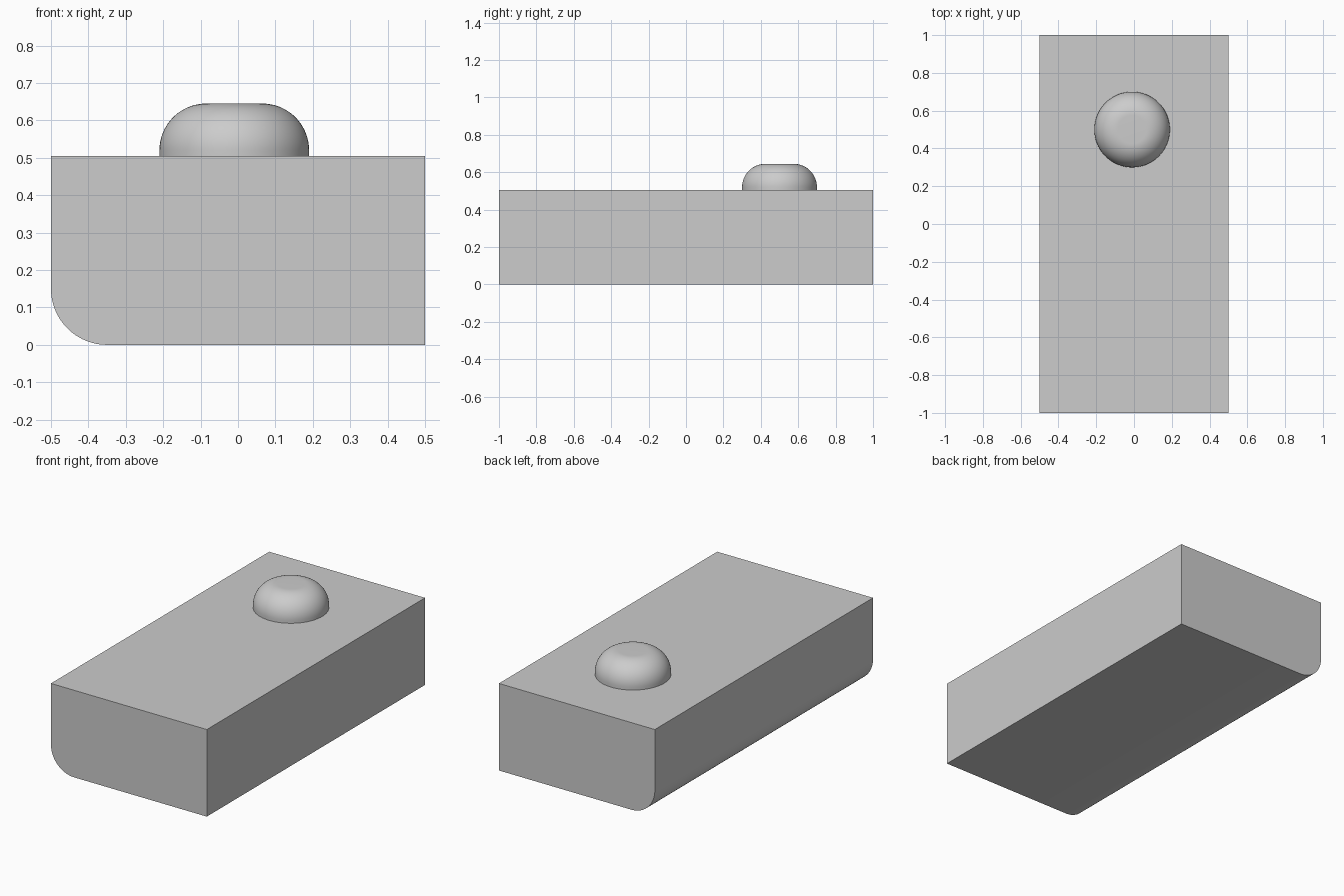
import bpy
import bmesh
from math import cos, sin, pi, radians

cube = bpy.data.objects.get("Cube")
if cube:
    bpy.data.objects.remove(cube, do_unlink=True)

grey = bpy.data.materials.new("light grey")
grey.use_nodes = True
colour = (0.604, 0.604, 0.604, 1)
grey.diffuse_color = colour
grey.node_tree.nodes["Principled BSDF"].inputs["Base Color"].default_value = colour

HEIGHT = 0.505


def arc(cx, cz, r, start, end, steps=24):
    """Points along an arc in the x-z plane, angles in degrees."""
    angles = [radians(start + (end - start) * i / steps) for i in range(steps + 1)]
    return [(cx + r * cos(a), cz + r * sin(a)) for a in angles]


def finish(bm, name):
    bmesh.ops.recalc_face_normals(bm, faces=bm.faces)
    mesh = bpy.data.meshes.new(name)
    bm.to_mesh(mesh)
    bm.free()
    mesh.materials.append(grey)
    obj = bpy.data.objects.new(name, mesh)
    bpy.context.collection.objects.link(obj)
    bpy.ops.object.select_all(action='DESELECT')
    obj.select_set(True)
    bpy.context.view_layer.objects.active = obj
    bpy.ops.object.shade_smooth_by_angle(angle=radians(30))
    return obj


# Block with one rounded lower long edge, extruded front to back
r = 0.15
outline = arc(-0.5 + r, r, r, 180, 270) + [(0.5, 0), (0.5, HEIGHT), (-0.5, HEIGHT)]
bm = bmesh.new()
face = bm.faces.new([bm.verts.new((x, -1, z)) for x, z in outline])
extruded = bmesh.ops.extrude_face_region(bm, geom=[face], use_keep_orig=True)
bmesh.ops.translate(bm, vec=(0, 2, 0),
                    verts=[v for v in extruded["geom"] if isinstance(v, bmesh.types.BMVert)])
finish(bm, "block")

# Round button with a filleted rim and flat top, lathed about its axis
radius, top, fillet = 0.2, 0.645 - HEIGHT, 0.125
profile = [(radius, 0)] + arc(radius - fillet, top - fillet, fillet, 0, 90) + [(0, top)]
bm = bmesh.new()
verts = [bm.verts.new((x, 0, z)) for x, z in profile]
edges = [bm.edges.new(pair) for pair in zip(verts, verts[1:])]
bmesh.ops.spin(bm, geom=verts + edges, cent=(0, 0, 0), axis=(0, 0, 1),
               angle=2 * pi, steps=96)
bmesh.ops.remove_doubles(bm, verts=bm.verts, dist=0.0001)
button = finish(bm, "button")
button.location = (-0.01, 0.5, HEIGHT)
